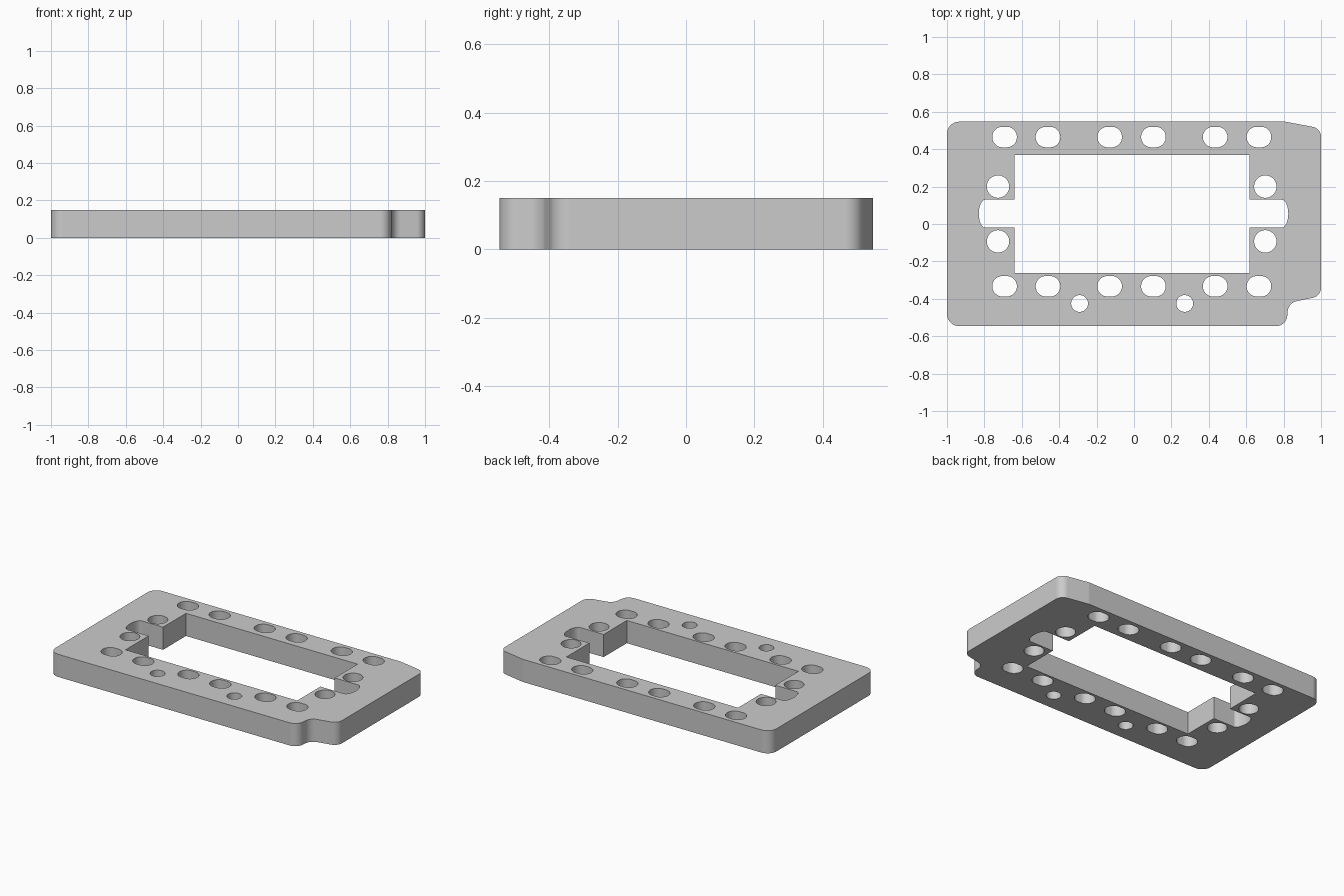
import bpy
from math import cos, sin, pi, tan
from mathutils import Vector

cube = bpy.data.objects.get("Cube")
if cube:
    bpy.data.objects.remove(cube, do_unlink=True)

THICK = 0.15


def rounded(corners, steps=8):
    """Polygon from (x, y, radius) corners, each filleted with an arc."""
    pts = []
    for i, (x, y, r) in enumerate(corners):
        p = Vector((x, y))
        a = (Vector(corners[i - 1][:2]) - p).normalized()
        b = (Vector(corners[(i + 1) % len(corners)][:2]) - p).normalized()
        half = a.angle(b) / 2
        centre = p + (a + b).normalized() * r / sin(half)
        start = (p + a * r / tan(half) - centre).normalized()
        end = (p + b * r / tan(half) - centre).normalized()
        sweep = pi - 2 * half
        for k in range(steps + 1):
            t = k / steps * sweep
            d = (start * sin(sweep - t) + end * sin(t)) / sin(sweep)
            pts.append(centre + d * r)
    return pts


def slot(x, y, r, stretch=0.0, n=32):
    """Round hole, widened along x by the stretch on each side."""
    pts = []
    for k in range(n):
        a = 2 * pi * (k + 0.5) / n
        side = stretch if cos(a) > 0 else -stretch
        pts.append((x + side + r * cos(a), y + r * sin(a)))
    return pts


def bulge(x, depth, y_from, y_to, n=12):
    """Shallow bowed end of a notch."""
    return [(x + depth * sin(pi * k / n), y_from + (y_to - y_from) * (1 - cos(pi * k / n)) / 2)
            for k in range(n + 1)]


# Outer outline with the stepped corner and the chamfered corner
outline = rounded([(-1, -0.546, 0.065), (0.815, -0.546, 0.06), (0.825, -0.422, 0.06),
                   (1, -0.385, 0.055), (1, 0.511, 0.055), (0.81, 0.547, 0.05),
                   (-1, 0.547, 0.065)])

# Central window with a notch at each end
LEFT, RIGHT, LOW, HIGH = -0.64, 0.617, -0.262, 0.37
N_LOW, N_HIGH = -0.02, 0.13
window = [(LEFT, LOW), (RIGHT, LOW), (RIGHT, N_LOW)]
window += bulge(0.79, 0.035, N_LOW, N_HIGH)
window += [(RIGHT, N_HIGH), (RIGHT, HIGH), (LEFT, HIGH), (LEFT, N_HIGH)]
window += bulge(-0.795, -0.035, N_HIGH, N_LOW)
window += [(LEFT, N_LOW)]

# Mounting holes
loops = [outline, window]
for y in (0.465, -0.333):
    for x in (-0.692, -0.46, -0.13, 0.104, 0.434, 0.668):
        loops.append(slot(x, y, 0.055, 0.011))
for x in (-0.727, 0.702):
    for y in (0.2, -0.093):
        loops.append(slot(x, y, 0.06))
for x in (-0.291, 0.271):
    loops.append(slot(x, -0.425, 0.045))

# Flat filled profile, extruded to the plate thickness
curve = bpy.data.curves.new("mounting_plate", "CURVE")
curve.dimensions = "2D"
curve.fill_mode = "BOTH"
curve.extrude = THICK / 2
for loop in loops:
    spline = curve.splines.new("POLY")
    spline.points.add(len(loop) - 1)
    for point, (x, y) in zip(spline.points, loop):
        point.co = (x, y, 0, 1)
    spline.use_cyclic_u = True

plate = bpy.data.objects.new("mounting_plate", curve)
plate.location.z = THICK / 2
bpy.context.collection.objects.link(plate)
bpy.ops.object.select_all(action="DESELECT")
plate.select_set(True)
bpy.context.view_layer.objects.active = plate
bpy.ops.object.convert(target="MESH")
plate = bpy.context.object

# Weld caps to walls and orient faces outward
bpy.ops.object.mode_set(mode="EDIT")
bpy.ops.mesh.select_all(action="SELECT")
bpy.ops.mesh.remove_doubles(threshold=0.0001)
bpy.ops.mesh.normals_make_consistent(inside=False)
bpy.ops.object.mode_set(mode="OBJECT")
bpy.ops.object.shade_smooth_by_angle(angle=pi / 6)

# Keep the long walls flat where they meet the rounded corners
weighted = plate.modifiers.new("flat_walls", "WEIGHTED_NORMAL")
weighted.keep_sharp = True

grey = bpy.data.materials.new("light_grey")
grey.use_nodes = True
colour = (0.6, 0.6, 0.6, 1)
grey.diffuse_color = colour
grey.node_tree.nodes["Principled BSDF"].inputs["Base Color"].default_value = colour
plate.data.materials.clear()
plate.data.materials.append(grey)
